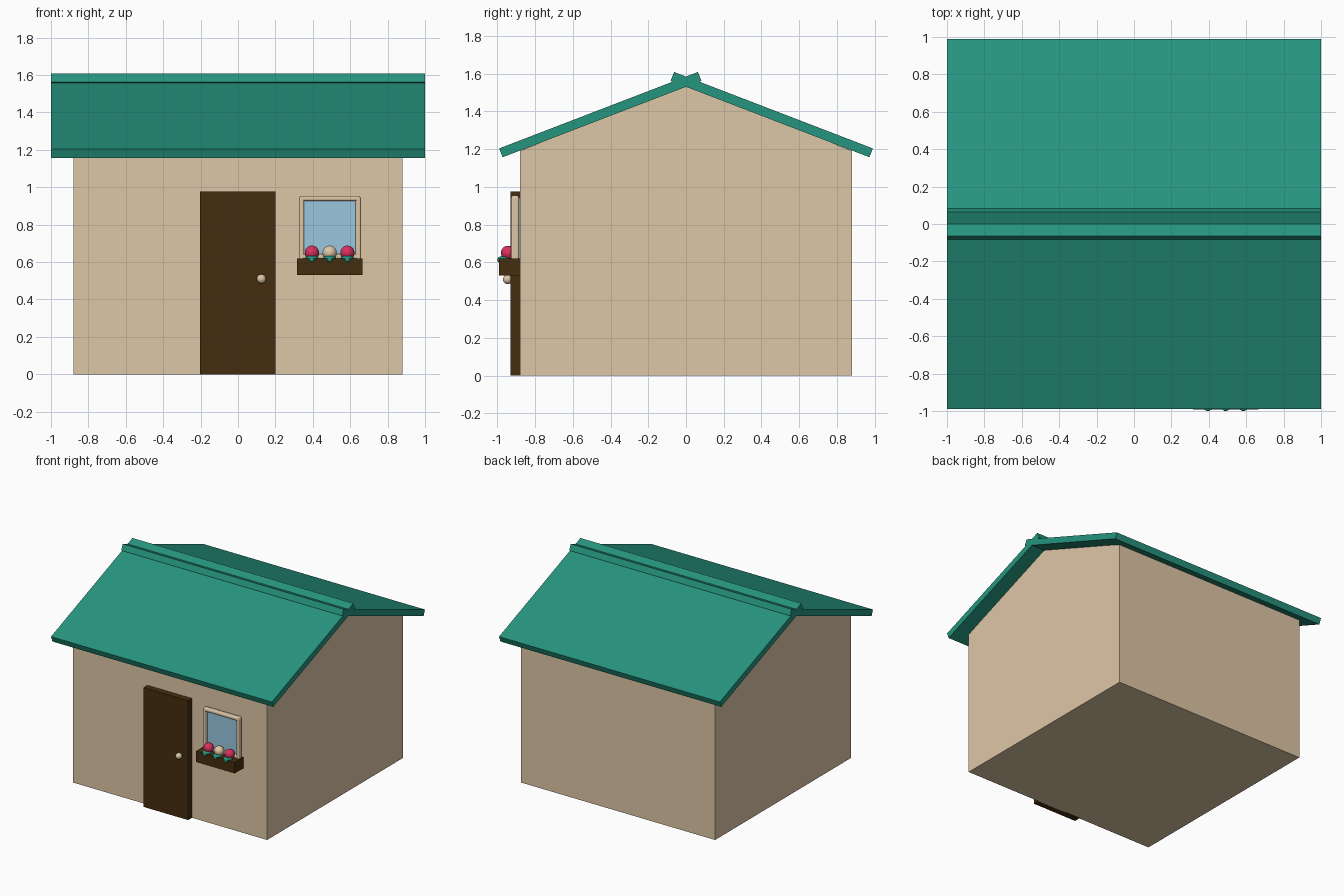
import bpy, bmesh, math
from mathutils import Vector

if "Cube" in bpy.data.objects:
    bpy.data.objects.remove(bpy.data.objects["Cube"])


def material(name, rgb):
    m = bpy.data.materials.new(name)
    m.diffuse_color = (*rgb, 1)
    m.use_nodes = True
    m.node_tree.nodes["Principled BSDF"].inputs["Base Color"].default_value = m.diffuse_color
    return m


BEIGE = material("warm beige", (0.73, 0.57, 0.385))
GREEN = material("teal green", (0.019, 0.30, 0.21))
BROWN = material("dark brown", (0.06, 0.027, 0.005))
BLUE = material("glass blue", (0.32, 0.57, 0.74))
PINK = material("flower pink", (0.70, 0.03, 0.11))


def finish(name, bm, mat, bevel=0, smooth=False):
    bmesh.ops.recalc_face_normals(bm, faces=bm.faces)
    mesh = bpy.data.meshes.new(name)
    bm.to_mesh(mesh)
    bm.free()
    mesh.materials.append(mat)
    for p in mesh.polygons:
        p.use_smooth = smooth
    ob = bpy.data.objects.new(name, mesh)
    bpy.context.collection.objects.link(ob)
    if bevel:
        b = ob.modifiers.new("bevel", 'BEVEL')
        b.width, b.segments = bevel, 3
    return ob


def box(name, lo, hi, mat, bevel=0):
    bm = bmesh.new()
    bmesh.ops.create_cube(bm, size=1)
    lo, hi = Vector(lo), Vector(hi)
    bmesh.ops.scale(bm, vec=hi - lo, verts=bm.verts)
    bmesh.ops.translate(bm, vec=(lo + hi) / 2, verts=bm.verts)
    return finish(name, bm, mat, bevel)


def ball(name, centre, radii, mat):
    bm = bmesh.new()
    bmesh.ops.create_uvsphere(bm, u_segments=24, v_segments=14, radius=1)
    bmesh.ops.scale(bm, vec=radii, verts=bm.verts)
    bmesh.ops.translate(bm, vec=centre, verts=bm.verts)
    return finish(name, bm, mat, smooth=True)


def extrude_x(name, profile, half, mat):
    """Extrude a (y, z) profile along x from -half to half."""
    bm = bmesh.new()
    face = bm.faces.new([bm.verts.new((-half, y, z)) for y, z in profile])
    ext = bmesh.ops.extrude_face_region(bm, geom=[face])
    moved = [v for v in ext["geom"] if isinstance(v, bmesh.types.BMVert)]
    bmesh.ops.translate(bm, vec=(2 * half, 0, 0), verts=moved)
    return finish(name, bm, mat)


# Walls and gable
box("walls", (-0.88, -0.88, 0), (0.88, 0.88, 1.19), BEIGE)
extrude_x("gable", [(-0.88, 1.19), (0.88, 1.19), (0, 1.545)], 0.88, BEIGE)

# Two roof slabs crossing at the ridge
slab = [(0.972, 1.157), (0.990, 1.204), (-0.063, 1.609), (-0.082, 1.562)]
extrude_x("roof_back", slab, 1.0, GREEN)
extrude_x("roof_front", [(-y, z) for y, z in slab], 1.0, GREEN)

# Door and knob
box("door", (-0.203, -0.93, 0), (0.2, -0.87, 0.977), BROWN)
ball("door_knob", (0.125, -0.945, 0.51), (0.025, 0.025, 0.025), BEIGE)

# Window pane and rounded frame bars
box("window_glass", (0.345, -0.902, 0.60), (0.64, -0.87, 0.94), BLUE)
for side, x in (("left", 0.34), ("right", 0.643)):
    box("frame_" + side, (x - 0.014, -0.926, 0.61), (x + 0.014, -0.885, 0.95), BEIGE, 0.01)
for side, z in (("bottom", 0.63), ("top", 0.94)):
    box("frame_" + side, (0.33, -0.926, z - 0.014), (0.653, -0.885, z + 0.014), BEIGE, 0.01)

# Flower box
box("flower_box", (0.315, -0.992, 0.53), (0.665, -0.87, 0.62), BROWN)

# Flowers with leaves hanging over the box edge
for i, mat in enumerate((PINK, BEIGE, PINK)):
    x = 0.395 + 0.095 * i
    ball(f"flower_{i + 1}", (x, -0.943, 0.65), (0.038, 0.038, 0.038), mat)
    ball(f"leaves_{i + 1}", (x, -0.965, 0.622), (0.035, 0.033, 0.012), GREEN)
    ball(f"leaf_tip_{i + 1}", (x, -0.99, 0.614), (0.015, 0.01, 0.014), GREEN)
